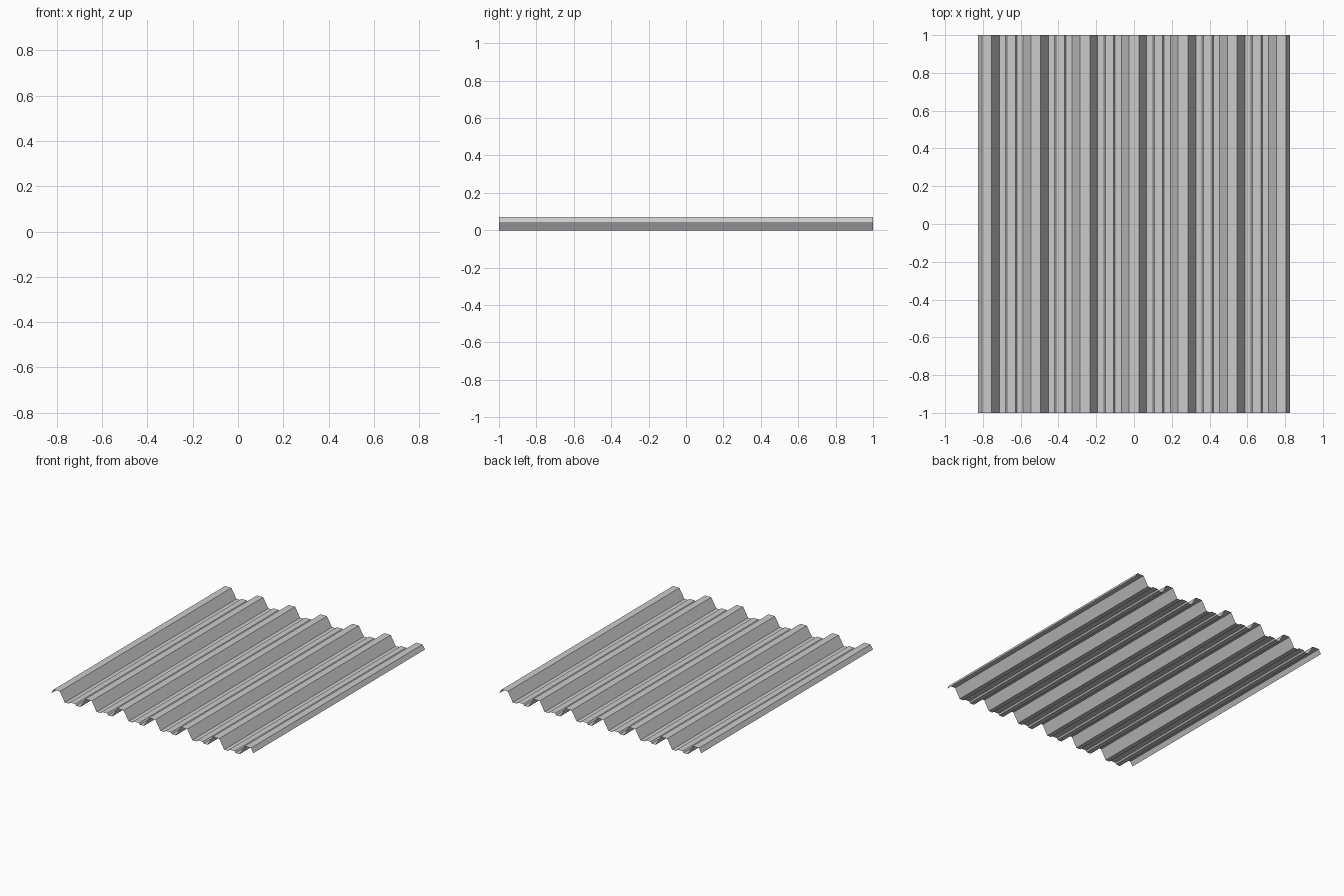
import bpy

if "Cube" in bpy.data.objects:
    bpy.data.objects.remove(bpy.data.objects["Cube"])

PITCH = 0.26      # rib spacing
H = 0.07          # rib height
TOP, BASE = 0.026, 0.067   # half widths of a rib at crest and foot
EDGE = 0.825      # half width of the sheet

# cross-section: trapezoid ribs with a shallow stiffener in each valley
profile = []
for i in range(-3, 4):
    c = i * PITCH
    profile += [(c - BASE, 0), (c - TOP, H), (c + TOP, H), (c + BASE, 0)]
    if i < 3:
        m = c + PITCH / 2
        profile += [(m - 0.03, 0), (m - 0.022, 0.011), (m + 0.022, 0.011), (m + 0.03, 0)]

# outer ribs are cut part-way down their outside slope
z_end = H * (3 * PITCH + BASE - EDGE) / (BASE - TOP)
profile[0] = (-EDGE, z_end)
profile[-1] = (EDGE, z_end)

# sweep the section along y as a thin single-skin sheet
n = len(profile)
verts = [(x, y, z) for y in (-1, 1) for x, z in profile]
faces = [(k, k + 1, n + k + 1, n + k) for k in range(n - 1)]
mesh = bpy.data.meshes.new("corrugated_sheet")
mesh.from_pydata(verts, [], faces)
mesh.update()
sheet = bpy.data.objects.new("corrugated_sheet", mesh)
bpy.context.collection.objects.link(sheet)
